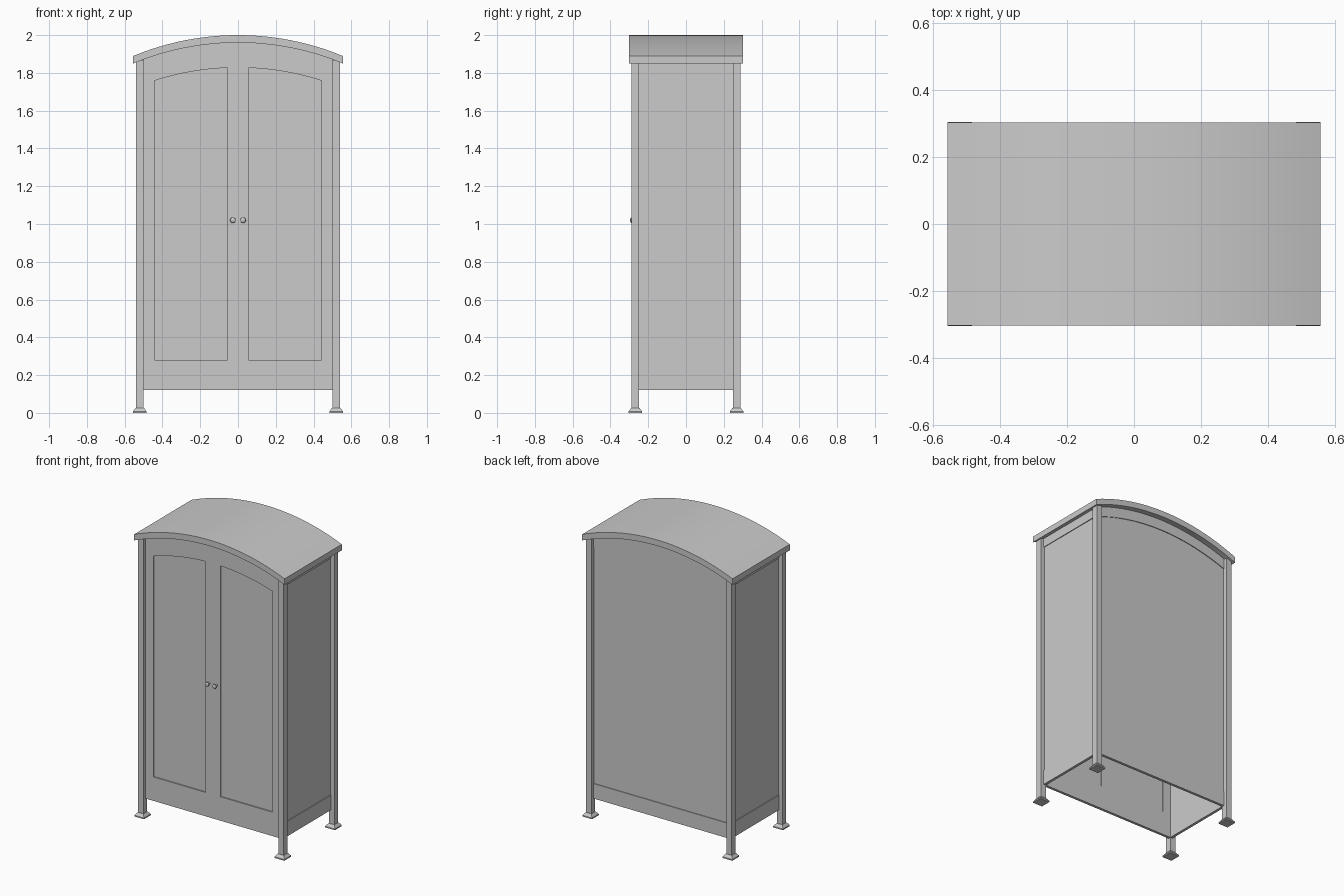
import bpy, bmesh, math

if "Cube" in bpy.data.objects:
    bpy.data.objects.remove(bpy.data.objects["Cube"])

R = 1.45  # shared arch radius


def arch(top, x):
    return top - (R - math.sqrt(R * R - x * x))


def outline(x0, x1, bottom, top, n=12):
    """Closed xz outline: arched top edge, flat bottom corners."""
    xs = [x0 + (x1 - x0) * i / n for i in range(n + 1)]
    return [(x, arch(top, x)) for x in xs] + [(x1, bottom), (x0, bottom)]


def band(x0, x1, low, high, n=24):
    """Closed xz outline between two parallel arches."""
    xs = [x0 + (x1 - x0) * i / n for i in range(n + 1)]
    return [(x, arch(high, x)) for x in xs] + [(x, arch(low, x)) for x in reversed(xs)]


def finish(name, bm, mirror=(False, False)):
    bmesh.ops.recalc_face_normals(bm, faces=bm.faces[:])
    me = bpy.data.meshes.new(name)
    bm.to_mesh(me)
    bm.free()
    ob = bpy.data.objects.new(name, me)
    bpy.context.collection.objects.link(ob)
    bpy.ops.object.select_all(action='DESELECT')
    ob.select_set(True)
    bpy.context.view_layer.objects.active = ob
    bpy.ops.object.shade_smooth_by_angle(angle=math.radians(30))
    if any(mirror):
        m = ob.modifiers.new("mirror", 'MIRROR')
        m.use_axis = (mirror[0], mirror[1], False)
    return ob


def prism(name, pts, y0, y1, mirror=(False, False)):
    bm = bmesh.new()
    a = [bm.verts.new((x, y0, z)) for x, z in pts]
    b = [bm.verts.new((x, y1, z)) for x, z in pts]
    n = len(pts)
    bm.faces.new(a)
    bm.faces.new(b[::-1])
    for i in range(n):
        j = (i + 1) % n
        bm.faces.new((a[i], b[i], b[j], a[j]))
    return finish(name, bm, mirror)


def box(name, x0, x1, y0, y1, z0, z1, mirror=(False, False)):
    return prism(name, [(x0, z0), (x1, z0), (x1, z1), (x0, z1)], y0, y1, mirror)


def frame(name, outer, inner, y0, y1, mirror):
    """Slab with a matching opening."""
    bm = bmesh.new()
    loops = [[bm.verts.new((x, y, z)) for x, z in p]
             for p, y in ((outer, y0), (inner, y0), (inner, y1), (outer, y1))]
    n = len(outer)
    for k in range(4):
        p, q = loops[k], loops[(k + 1) % 4]
        for i in range(n):
            j = (i + 1) % n
            bm.faces.new((p[i], p[j], q[j], q[i]))
    return finish(name, bm, mirror)


X, Y, XY = (True, False), (False, True), (True, True)

# Arched roof slab
prism("roof", band(-0.557, 0.557, 1.96, 2.0), -0.303, 0.303)

# Corner posts
box("corner_posts", 0.50, 0.54, -0.288, -0.248, 0.02, 1.866, XY)

# Tapered feet
bm = bmesh.new()
levels = []
for half, z in ((0.036, 0), (0.036, 0.008), (0.022, 0.027)):
    levels.append([bm.verts.new((0.52 + sx * half, -0.268 + sy * half, z))
                   for sx, sy in ((-1, -1), (1, -1), (1, 1), (-1, 1))])
bm.faces.new(levels[0][::-1])
bm.faces.new(levels[-1])
for lo, hi in zip(levels, levels[1:]):
    for i in range(4):
        j = (i + 1) % 4
        bm.faces.new((lo[i], lo[j], hi[j], hi[i]))
finish("feet", bm, XY)

# Front and back rails
prism("arched_top_rails", band(-0.50, 0.50, 1.891, 1.962), -0.265, -0.247, Y)
box("bottom_rails", -0.50, 0.50, -0.265, -0.247, 0.12, 0.22, Y)

# Back panel, set in slightly
prism("back_panel", outline(-0.502, 0.502, 0.215, 1.895, 24), 0.25, 0.26)

# Side rails and panels
for name, z0, z1 in (("side_bottom_rails", 0.12, 0.22), ("side_top_rails", 1.805, 1.872)):
    box(name, 0.499, 0.517, -0.25, 0.25, z0, z1, X)
box("side_panels", 0.503, 0.512, -0.25, 0.25, 0.215, 1.81, X)

# Pair of doors: frames with arched recessed panels
frame("door_frames", outline(0.0, 0.50, 0.22, 1.891), outline(0.055, 0.442, 0.28, 1.828),
      -0.265, -0.247, X)
prism("door_panels", outline(0.053, 0.444, 0.278, 1.83), -0.257, -0.252, X)

# Turned knobs
bm = bmesh.new()
profile = [(0, -0.296), (0.008, -0.295), (0.014, -0.291), (0.015, -0.287),
           (0.012, -0.282), (0.007, -0.279), (0.007, -0.264)]
verts = [bm.verts.new((0.027 + r, y, 1.02)) for r, y in profile]
edges = [bm.edges.new(p) for p in zip(verts, verts[1:])]
bmesh.ops.spin(bm, geom=verts + edges, cent=(0.027, 0, 1.02), axis=(0, 1, 0),
               angle=math.tau, steps=16)
bmesh.ops.remove_doubles(bm, verts=bm.verts[:], dist=0.0002)
finish("door_knobs", bm, X)
